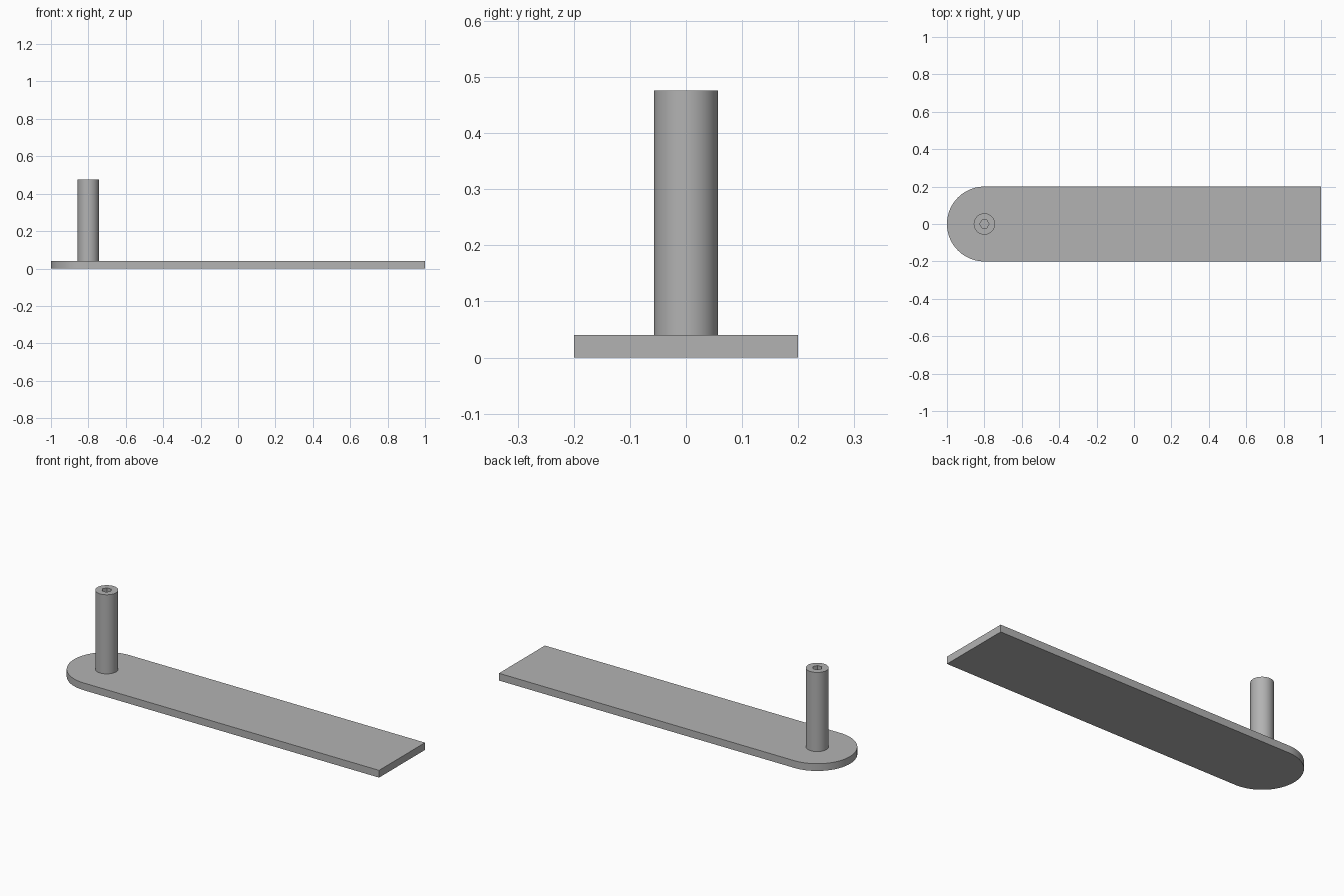
import bpy, bmesh
from math import cos, sin, pi

cube = bpy.data.objects.get("Cube")
if cube:
    bpy.data.objects.remove(cube)

grey = bpy.data.materials.new("plain grey")
grey.use_nodes = True
grey.diffuse_color = (0.45, 0.45, 0.45, 1)
grey.node_tree.nodes["Principled BSDF"].inputs["Base Color"].default_value = grey.diffuse_color

PIN_X, PLATE_TOP, PIN_TOP = -0.8, 0.04, 0.476


def finish(name, bm):
    bmesh.ops.recalc_face_normals(bm, faces=bm.faces)
    mesh = bpy.data.meshes.new(name)
    bm.to_mesh(mesh)
    bm.free()
    obj = bpy.data.objects.new(name, mesh)
    bpy.context.collection.objects.link(obj)
    mesh.materials.append(grey)
    bpy.ops.object.select_all(action='DESELECT')
    obj.select_set(True)
    bpy.context.view_layer.objects.active = obj
    bpy.ops.object.shade_smooth_by_angle()
    return obj


def ring(bm, radius, z, sides):
    return [bm.verts.new((PIN_X + radius * cos(2 * pi * i / sides),
                          radius * sin(2 * pi * i / sides), z)) for i in range(sides)]


def loft(bm, lower, upper):
    n = len(lower)
    for i in range(n):
        bm.faces.new((lower[i], lower[(i + 1) % n], upper[(i + 1) % n], upper[i]))


# Flat plate with one rounded end
bm = bmesh.new()
steps = 48
outline = [(PIN_X + 0.2 * cos(pi / 2 + pi * i / steps),
            0.2 * sin(pi / 2 + pi * i / steps)) for i in range(steps + 1)]
outline += [(1, -0.2), (1, 0.2)]
low, high = ([bm.verts.new((x, y, z)) for x, y in outline] for z in (0, PLATE_TOP))
loft(bm, low, high)
bm.faces.new(low)
bm.faces.new(high)
finish("base_plate", bm)

# Upright pin with a hexagonal socket in its top
bm = bmesh.new()
sides = 48
foot, rim = ring(bm, 0.057, PLATE_TOP, sides), ring(bm, 0.057, PIN_TOP, sides)
mouth, floor = ring(bm, 0.025, PIN_TOP, 6), ring(bm, 0.025, PIN_TOP - 0.06, 6)
loft(bm, foot, rim)
loft(bm, floor, mouth)
bm.faces.new(foot)
bm.faces.new(floor)
# Fan the flat annulus between the round rim and the six-sided mouth
step = sides // 6
for i in range(6):
    arc = [rim[(i * step + k) % sides] for k in range(step + 1)]
    bm.faces.new(arc + [mouth[(i + 1) % 6], mouth[i]])
finish("pin", bm)
